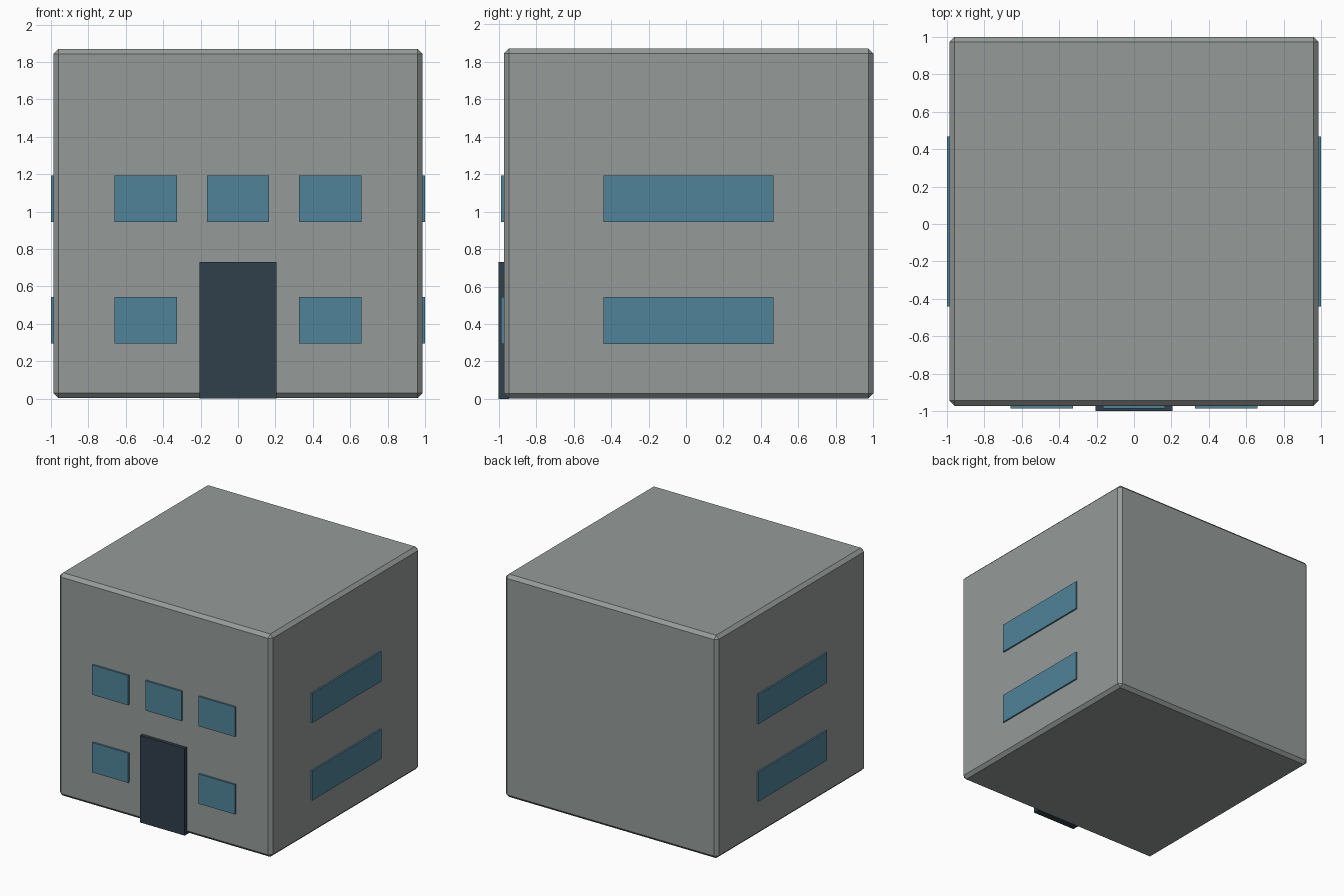
import bpy, bmesh
from mathutils import Vector

if "Cube" in bpy.data.objects:
    bpy.data.objects.remove(bpy.data.objects["Cube"])


def material(name, color):
    m = bpy.data.materials.new(name)
    m.diffuse_color = (*color, 1)
    m.use_nodes = True
    m.node_tree.nodes["Principled BSDF"].inputs["Base Color"].default_value = m.diffuse_color
    return m


def box(name, lo, hi, mat=None, bevel=0):
    lo, hi = Vector(lo), Vector(hi)
    bm = bmesh.new()
    bmesh.ops.create_cube(bm, size=1)
    bmesh.ops.scale(bm, vec=hi - lo, verts=bm.verts)
    if bevel:
        bmesh.ops.bevel(bm, geom=bm.edges[:], offset=bevel, segments=1,
                        affect='EDGES')
    me = bpy.data.meshes.new(name)
    bm.to_mesh(me)
    bm.free()
    ob = bpy.data.objects.new(name, me)
    ob.location = (lo + hi) / 2
    if mat:
        me.materials.append(mat)
    bpy.context.collection.objects.link(ob)
    return ob


glass = material("window_blue", (0.08, 0.23, 0.32))
dark = material("door_dark", (0.03, 0.05, 0.07))
wall = material("wall_grey", (0.30, 0.33, 0.32))

# Chamfered building block
box("building_body", (-0.987, -0.972, 0.003), (0.987, 1.0, 1.87), wall, 0.027)

# Front door
box("front_door", (-0.206, -1.0, 0), (0.206, -0.945, 0.73), dark)

# Two storeys of windows; the door takes the middle place below
for floor, (z0, z1) in {"lower": (0.294, 0.543), "upper": (0.944, 1.193)}.items():
    for place, x in (("left", -0.494), ("middle", 0), ("right", 0.494)):
        if (floor, place) != ("lower", "middle"):
            box(f"{floor}_{place}_front_window", (x - 0.167, -0.987, z0),
                (x + 0.167, -0.955, z1), glass)
    # Long side windows
    for side, x in (("left", -0.984), ("right", 0.984)):
        box(f"{floor}_{side}_side_window", (x - 0.016, -0.441, z0),
            (x + 0.016, 0.468, z1), glass)
